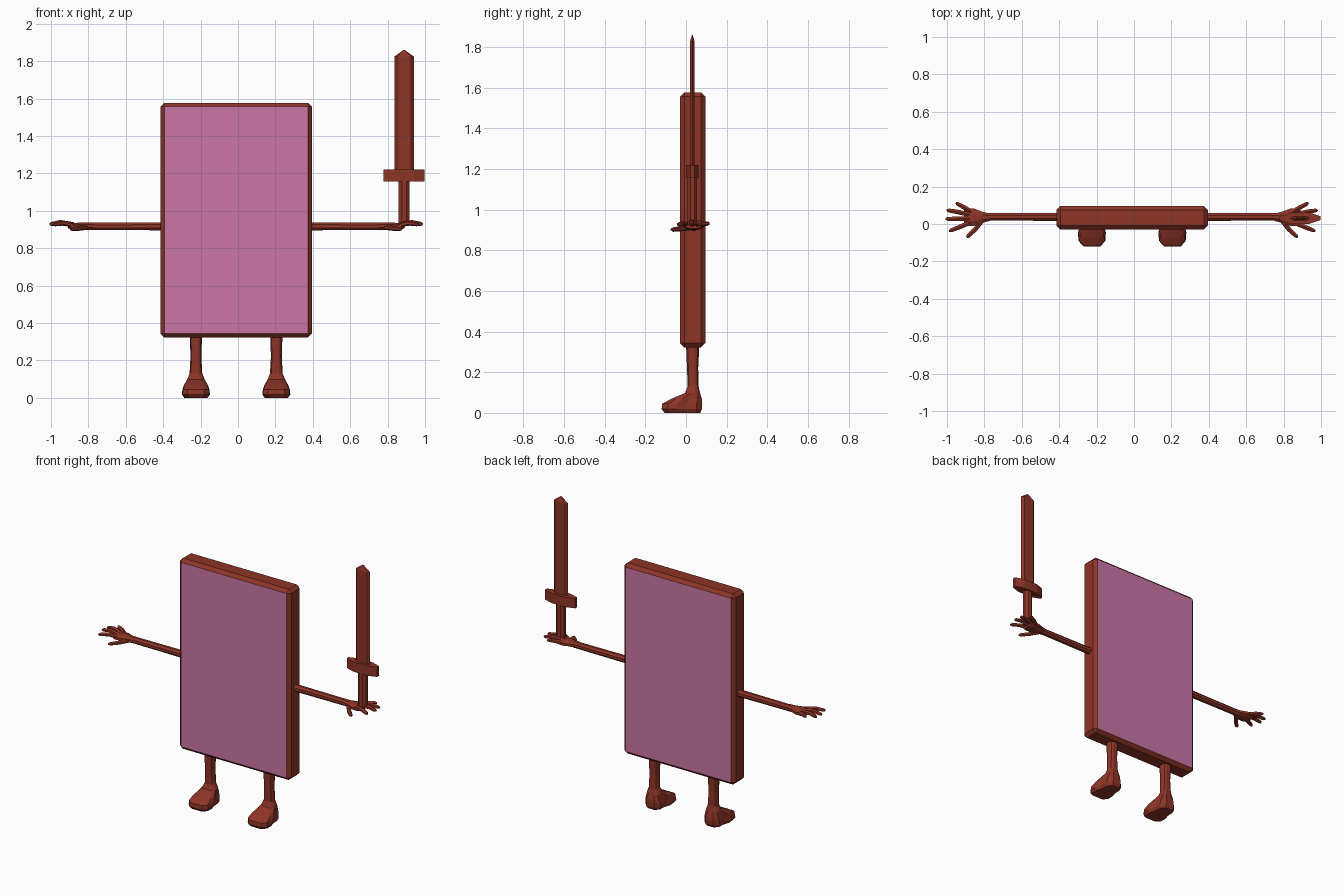
import bpy, bmesh
from math import cos, sin, pi
from mathutils import Vector

if "Cube" in bpy.data.objects:
    bpy.data.objects.remove(bpy.data.objects["Cube"])


def material(name, color):
    m = bpy.data.materials.new(name)
    m.diffuse_color = color
    m.use_nodes = True
    m.node_tree.nodes["Principled BSDF"].inputs["Base Color"].default_value = m.diffuse_color
    return m


RED = material("brick_red", (0.27, 0.035, 0.02, 1))
PINK = material("pink", (0.6, 0.18, 0.38, 1))
CX = -0.01  # symmetry plane of the body


def finish(bm, name):
    bmesh.ops.recalc_face_normals(bm, faces=bm.faces[:])
    mesh = bpy.data.meshes.new(name)
    bm.to_mesh(mesh)
    bm.free()
    mesh.materials.append(RED)
    ob = bpy.data.objects.new(name, mesh)
    bpy.context.collection.objects.link(ob)
    return ob


def loft(bm, rings):
    """Skin a list of equal-length point rings and cap both ends."""
    loops = [[bm.verts.new(p) for p in r] for r in rings]
    n = len(loops[0])
    for a, b in zip(loops, loops[1:]):
        for i in range(n):
            j = (i + 1) % n
            bm.faces.new((a[i], a[j], b[j], b[i]))
    bm.faces.new(loops[0])
    bm.faces.new(loops[-1][::-1])


def tube(bm, points, radii, n=8):
    """Tube along roughly horizontal points; each radius is (sideways, vertical)."""
    pts = [Vector(p) for p in points]
    rings = []
    for i, p in enumerate(pts):
        d = (pts[min(i + 1, len(pts) - 1)] - pts[max(i - 1, 0)]).normalized()
        side = d.cross(Vector((0, 0, 1))).normalized()
        up = side.cross(d)
        rw, rh = radii[i]
        rings.append([p + side * rw * cos(2 * pi * (k + .5) / n)
                      + up * rh * sin(2 * pi * (k + .5) / n) for k in range(n)])
    loft(bm, rings)


def slab(bm, center, size):
    made = bmesh.ops.create_cube(bm, size=1)["verts"]
    for v in made:
        v.co = Vector(center) + Vector(a * b for a, b in zip(v.co, size))


# Body: chamfered slab with pink front and back
bm = bmesh.new()
slab(bm, (CX, 0.033, 0.95), (0.81, 0.125, 1.255))
bmesh.ops.bevel(bm, geom=bm.edges[:], offset=0.021, segments=1, affect='EDGES')
body = finish(bm, "body")
body.data.materials.append(PINK)
for f in body.data.polygons:
    if abs(f.normal.y) > 0.99:
        f.material_index = 1

# Foot outlines: x in half-widths, y from toe (0) to ankle back (1)
SOLE = [(.6, 0), (.95, .15), (1, .38), (.8, .6), (.75, .86), (.4, 1)]
ROUND = [(.4, 0), (.8, .12), (1, .35), (1, .65), (.8, .88), (.4, 1)]
# z, front y, back y, half-width, outline
LEG_RINGS = [
    (0.0, -0.105, 0.07, 0.062, SOLE), (0.018, -0.12, 0.078, 0.075, SOLE),
    (0.045, -0.117, 0.08, 0.072, SOLE), (0.068, -0.075, 0.078, 0.064, SOLE),
    (0.098, -0.005, 0.069, 0.047, ROUND), (0.13, 0.008, 0.062, 0.034, ROUND),
    (0.22, 0.005, 0.06, 0.029, ROUND), (0.34, 0.0, 0.066, 0.033, ROUND)]
# Fingers: base, knuckle, tip as distance from centre, y, z
FINGERS = [
    [(0.86, 0.065, 0.92), (0.90, 0.09, 0.93), (0.932, 0.107, 0.932)],
    [(0.87, 0.05, 0.925), (0.94, 0.066, 0.937), (0.98, 0.072, 0.93)],
    [(0.87, 0.03, 0.925), (0.94, 0.028, 0.938), (0.986, 0.027, 0.93)],
    [(0.86, 0.01, 0.92), (0.92, -0.015, 0.934), (0.968, -0.034, 0.928)],
    [(0.80, 0.02, 0.912), (0.84, -0.03, 0.906), (0.876, -0.064, 0.902)]]

for s, side in ((-1, "left"), (1, "right")):
    # Leg and foot
    bm = bmesh.new()
    rings = []
    for z, y0, y1, w, outline in LEG_RINGS:
        half = [(w * x, y0 + (y1 - y0) * y) for x, y in outline]
        ring = half + [(-x, y) for x, y in reversed(half)]
        rings.append([(CX + s * 0.215 + x, y, z) for x, y in ring])
    loft(bm, rings)
    finish(bm, side + "_leg")

    # Arm
    bm = bmesh.new()
    tube(bm, [(CX + s * 0.39, 0.038, 0.917), (CX + s * 0.80, 0.038, 0.917)],
         [(0.023, 0.023), (0.021, 0.021)])
    finish(bm, side + "_arm")

    # Hand: palm, four fingers and thumb
    bm = bmesh.new()
    palm = [(0.76, 0.021, 0.021), (0.80, 0.032, 0.02), (0.845, 0.05, 0.02),
            (0.885, 0.052, 0.017), (0.90, 0.04, 0.012)]
    tube(bm, [(CX + s * d, 0.036, 0.918) for d, _, _ in palm],
         [(w, h) for _, w, h in palm])
    for finger in FINGERS:
        pts = [(CX + s * d, y, z) for d, y, z in finger]
        end = Vector(pts[2]) + (Vector(pts[2]) - Vector(pts[1])).normalized() * 0.012
        tube(bm, pts + [end],
             [(0.014, 0.014), (0.014, 0.013), (0.012, 0.011), (0.005, 0.005)], 6)
    finish(bm, side + "_hand")

# Sword grip
SX, SY = 0.888, 0.031
bm = bmesh.new()
loft(bm, [[(SX + 0.031 * cos(pi * k / 4 + pi / 8), SY + 0.026 * sin(pi * k / 4 + pi / 8), z)
           for k in range(8)] for z in (0.925, 1.16)])
finish(bm, "sword_grip")

# Sword guard: pointed in plan
bm = bmesh.new()
plan = [(-0.11, -0.01), (-0.05, -0.03), (0.05, -0.03), (0.11, -0.01),
        (0.11, 0.01), (0.05, 0.03), (-0.05, 0.03), (-0.11, 0.01)]
loft(bm, [[(SX + x, SY + y, z) for x, y in plan] for z in (1.156, 1.22)])
finish(bm, "sword_guard")

# Sword blade: flattened hexagon section ending in a point
bm = bmesh.new()
section = [(-0.052, 0), (-0.037, -0.012), (0.037, -0.012),
           (0.052, 0), (0.037, 0.012), (-0.037, 0.012)]
rings = [[(SX + x, SY + y, z) for x, y in section] for z in (1.21, 1.825)]
rings.append([(SX + x * 0.06, SY + y * 0.15, 1.86) for x, y in section])
loft(bm, rings)
finish(bm, "sword_blade")
